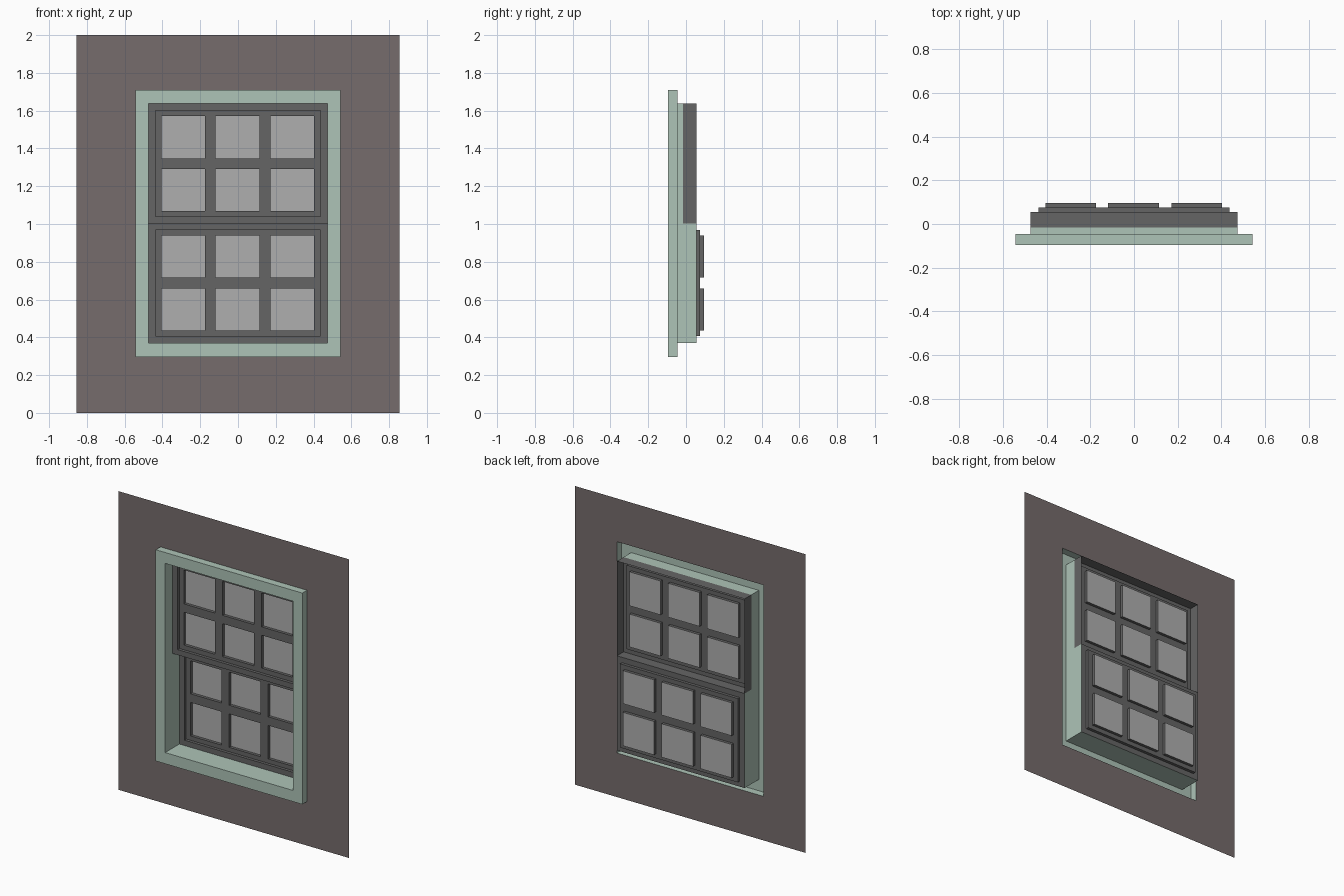
import bpy, bmesh

if "Cube" in bpy.data.objects:
    bpy.data.objects.remove(bpy.data.objects["Cube"])


def material(name, rgb):
    m = bpy.data.materials.new(name)
    m.diffuse_color = (*rgb, 1)
    m.use_nodes = True
    m.node_tree.nodes["Principled BSDF"].inputs["Base Color"].default_value = m.diffuse_color
    return m


WALL = material("wall_paint", (0.18, 0.15, 0.15))
TRIM = material("trim_paint", (0.42, 0.55, 0.475))
SASH = material("sash_paint", (0.13, 0.13, 0.13))
GLASS = material("pane_grey", (0.43, 0.43, 0.43))


def corners(rect, y):
    x0, x1, z0, z1 = rect
    return [(x0, y, z0), (x1, y, z0), (x1, y, z1), (x0, y, z1)]


def face(bm, pts):
    bm.faces.new([bm.verts.new(p) for p in pts])


def ring(bm, outer, y_outer, inner, y_inner, sides=range(4)):
    """Band of quads between two rectangles: bottom, right, top, left."""
    a, b = corners(outer, y_outer), corners(inner, y_inner)
    for i in sides:
        j = (i + 1) % 4
        face(bm, [a[i], a[j], b[j], b[i]])


def finish(bm, name, mat):
    bmesh.ops.remove_doubles(bm, verts=bm.verts, dist=1e-5)
    me = bpy.data.meshes.new(name)
    bm.to_mesh(me)
    bm.free()
    me.materials.append(mat)
    bpy.context.collection.objects.link(bpy.data.objects.new(name, me))


# Depths (y) and main rectangles (x0, x1, z0, z1)
Y_FRONT, Y_WALL, Y_UPPER, Y_LOWER = -0.095, -0.045, -0.015, 0.055
STEP = 0.02
HOLE = (-0.543, 0.543, 0.295, 1.71)
OPEN = (-0.473, 0.473, 0.37, 1.637)
Z_MEET = 1.003
LOWER = (*OPEN[:3], Z_MEET)
UPPER = (*OPEN[:2], Z_MEET, OPEN[3])

# Flat wall sheet with the window opening
bm = bmesh.new()
ring(bm, (-0.855, 0.855, 0, 2), Y_WALL, HOLE, Y_WALL)
finish(bm, "wall", WALL)

# Raised casing around the opening
bm = bmesh.new()
ring(bm, HOLE, Y_WALL, HOLE, Y_FRONT)
ring(bm, HOLE, Y_FRONT, OPEN, Y_FRONT)
# Jamb lining, deeper beside the lower sash
ring(bm, OPEN, Y_FRONT, OPEN, Y_UPPER)
ring(bm, LOWER, Y_UPPER, LOWER, Y_LOWER, (0, 1, 3))
finish(bm, "window_casing", TRIM)

# Pane columns shared by both sashes
COLS = [(-0.405, -0.174), (-0.118, 0.115), (0.171, 0.402)]


def sash(name, rect, y, rows):
    x0, x1, z0, z1 = rect
    inner = (x0 + 0.037, x1 - 0.037, z0 + 0.036, z1 - 0.036)
    y1, y2 = y + STEP, y + 2 * STEP
    bm, glass = bmesh.new(), bmesh.new()
    # Outer frame and its step
    ring(bm, rect, y, inner, y)
    ring(bm, inner, y, inner, y1)
    # Muntin grid, with each pane recessed behind it
    xs = [inner[0], *[v for c in COLS for v in c], inner[1]]
    zs = [inner[2], *[v for r in rows for v in r], inner[3]]
    for i in range(len(xs) - 1):
        for j in range(len(zs) - 1):
            cell = (xs[i], xs[i + 1], zs[j], zs[j + 1])
            if i % 2 and j % 2:
                ring(bm, cell, y1, cell, y2)
                face(glass, corners(cell, y2))
            else:
                face(bm, corners(cell, y1))
    # Upper sash carries a hollow box back to the lower sash plane
    if y < Y_LOWER:
        ring(bm, rect, y, rect, Y_LOWER)
    finish(bm, name + "_frame", SASH)
    finish(glass, name + "_panes", GLASS)


sash("lower_sash", LOWER, Y_LOWER, [(0.435, 0.659), (0.717, 0.938)])
sash("upper_sash", UPPER, Y_UPPER, [(1.07, 1.29), (1.346, 1.573)])
